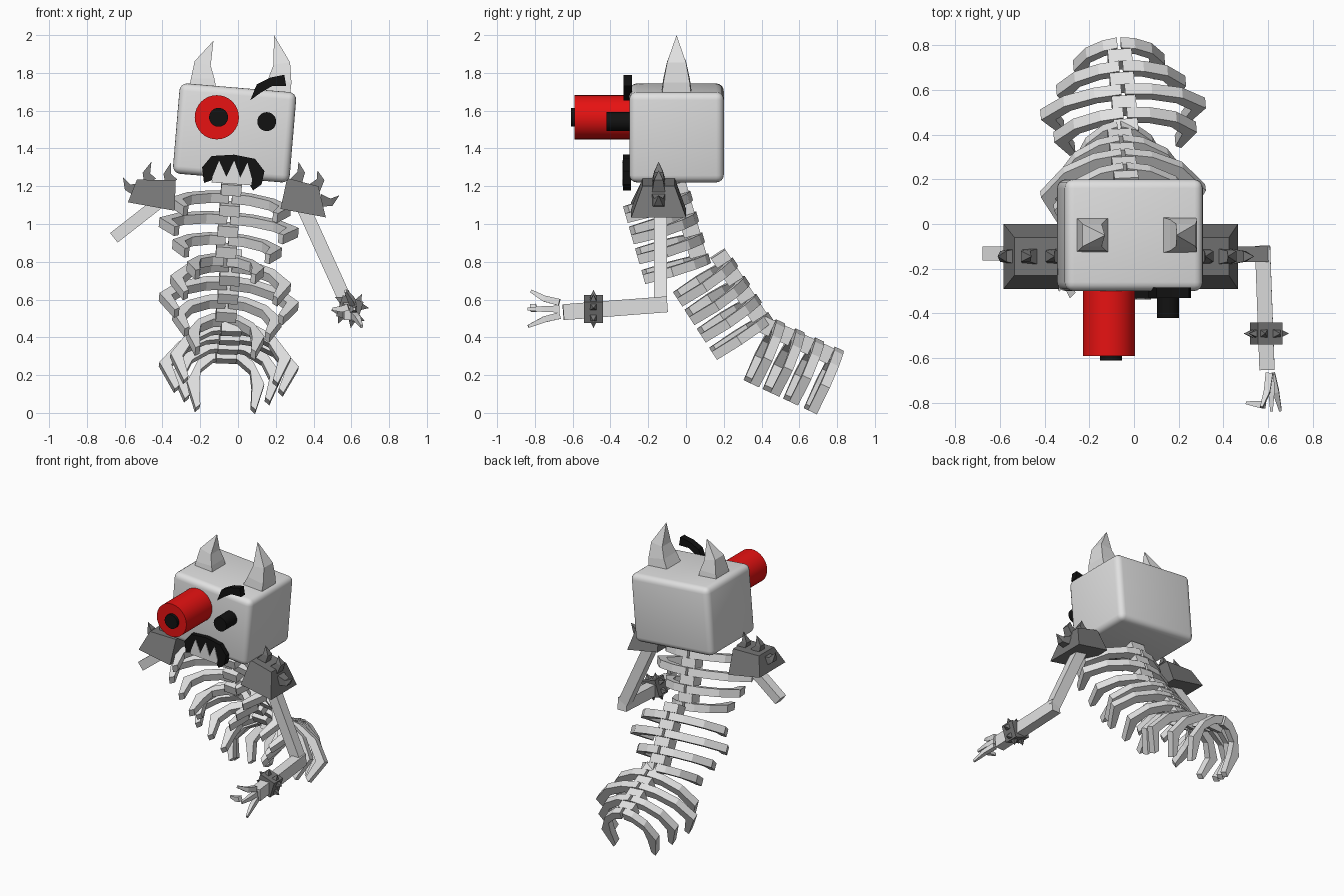
import bpy, bmesh, math
from mathutils import Vector as V, Matrix

if "Cube" in bpy.data.objects:
    bpy.data.objects.remove(bpy.data.objects["Cube"])


def material(name, *rgb):
    m = bpy.data.materials.new(name)
    m.use_nodes = True
    m.diffuse_color = (*rgb, 1)
    m.node_tree.nodes["Principled BSDF"].inputs["Base Color"].default_value = (*rgb, 1)
    return m


bone = material("bone_grey", .75, .75, .75)
iron = material("dark_grey", .18, .18, .18)
red = material("red", .8, .006, .006)
black = material("black", .006, .006, .006)


def finish(name, bm, mat, smooth=False):
    bmesh.ops.remove_doubles(bm, verts=bm.verts, dist=1e-5)
    bmesh.ops.recalc_face_normals(bm, faces=bm.faces)
    mesh = bpy.data.meshes.new(name)
    bm.to_mesh(mesh)
    bm.free()
    mesh.materials.append(mat)
    ob = bpy.data.objects.new(name, mesh)
    bpy.context.collection.objects.link(ob)
    if smooth:
        bpy.ops.object.select_all(action='DESELECT')
        ob.select_set(True)
        bpy.context.view_layer.objects.active = ob
        bpy.ops.object.shade_smooth_by_angle(angle=math.radians(35))
    return ob


def loft(bm, rings):
    """Skin a list of equal rings and cap both ends."""
    rows = [[bm.verts.new(p) for p in r] for r in rings]
    for a, b in zip(rows, rows[1:]):
        for i in range(len(a)):
            j = (i + 1) % len(a)
            bm.faces.new((a[i], a[j], b[j], b[i]))
    bm.faces.new(rows[0])
    bm.faces.new(rows[-1])


def sweep(bm, path, sizes):
    """Four-sided limb along a path; sizes are half width and half depth."""
    path = [V(p) for p in path]
    rings = []
    for i, (p, (a, b)) in enumerate(zip(path, sizes)):
        t = (path[min(i + 1, len(path) - 1)] - path[max(i - 1, 0)]).normalized()
        ref = V((1, 0, 0)) if abs(t.y) > .7 else V((0, 1, 0))
        side = t.cross(ref).normalized()
        dep = side.cross(t)
        a, b = max(a, 1e-6), max(b, 1e-6)
        rings.append([p + side * a * s + dep * b * d
                      for s, d in ((1, 1), (1, -1), (-1, -1), (-1, 1))])
    loft(bm, rings)


def limb(name, path, sizes, mat=bone):
    bm = bmesh.new()
    sweep(bm, path, sizes)
    return finish(name, bm, mat)


def prism(name, outline, y0, y1, mat):
    bm = bmesh.new()
    loft(bm, [[V((x, y, z)) for x, z in outline] for y in (y0, y1)])
    return finish(name, bm, mat)


def rod(name, x, z, r, y0, y1, mat):
    bm = bmesh.new()
    turn = [i * math.tau / 32 for i in range(32)]
    loft(bm, [[V((x + r * math.cos(a), y, z + r * math.sin(a))) for a in turn]
              for y in (y0, y1)])
    return finish(name, bm, mat, True)


# Head: tilted rounded box
bm = bmesh.new()
bmesh.ops.create_cube(bm, size=1)
bmesh.ops.scale(bm, vec=(.62, .5, .48), verts=bm.verts)
bmesh.ops.bevel(bm, geom=bm.edges[:], offset=.04, segments=4, profile=.5, affect='EDGES')
bm.transform(Matrix.Translation((-.018, -.05, 1.482)) @ Matrix.Rotation(math.radians(4.8), 4, 'Y'))
finish("head", bm, bone, True)

# Horns
horn_sizes = ((.076, .08), (.062, .07), (.044, .05), (0, 0))
limb("left_horn", [(.2, -.05, 1.68), (.222, -.05, 1.76), (.232, -.05, 1.85), (.19, -.05, 2)], horn_sizes)
limb("right_horn", [(-.187, -.05, 1.7), (-.187, -.05, 1.77), (-.187, -.05, 1.85), (-.13, -.05, 1.97)], horn_sizes)

# Face
rod("red_eye", -.112, 1.565, .117, -.59, -.28, red)
rod("red_eye_pupil", -.103, 1.565, .05, -.61, -.58, black)
rod("left_eye", .152, 1.542, .05, -.42, -.28, black)
prism("eyebrow", [(.065, 1.655), (.1, 1.74), (.17, 1.775), (.245, 1.79), (.255, 1.73),
                  (.18, 1.73), (.12, 1.695)], -.33, -.285, black)
prism("mouth", [(-.18, 1.217), (-.19, 1.3), (-.14, 1.36), (-.02, 1.367), (.09, 1.345),
                (.14, 1.28), (.125, 1.21), (.08, 1.178), (.055, 1.22), (-.13, 1.235)],
      -.333, -.29, black)
prism("teeth", [(-.14, 1.22), (-.135, 1.25), (-.1, 1.335), (-.062, 1.25), (-.02, 1.335),
                (.012, 1.245), (.05, 1.325), (.075, 1.235), (.07, 1.205)], -.338, -.33, bone)

# Rib groups: each has four ribs, open to the front, with vertebrae between
STEP, THICK = .115, .052
for group, y, z, tilt in (("chest", .03, 1.15, 16), ("waist", .262, .80, 33), ("tail", .50, .485, 65)):
    t, roll = math.radians(tilt), math.radians(4.5)
    fwd = V((0, -math.cos(t), -math.sin(t)))
    down0 = V((0, math.sin(t), -math.cos(t)))
    right = V((math.cos(roll), 0, 0)) + down0 * math.sin(roll)
    down = down0 * math.cos(roll) - V((math.sin(roll), 0, 0))
    for k, w in enumerate((.32, .37, .29, .205)):
        base = V((-.04, y, z)) + down * STEP * k
        outer = [(.008, 0), (.35 * w, .02), (.72 * w, .085), (w, .21), (.78 * w, .365)]
        inner = [(.008, .06), (.32 * w, .075), (.64 * w, .135), (w - .065, .22), (.78 * w - .025, .34)]
        bm = bmesh.new()
        for s in (1, -1):
            loft(bm, [[base + right * s * u + fwd * v + down * h
                       for (u, v), h in ((o, -THICK / 2), (i, -THICK / 2), (i, THICK / 2), (o, THICK / 2))]
                      for o, i in zip(outer, inner)])
        finish(f"{group}_rib_{k + 1}", bm, bone)
        bm = bmesh.new()
        c = base - down * STEP / 2 + fwd * .055
        loft(bm, [[c + right * a * .054 + fwd * b * .045 + down * h
                   for a, b in ((1, 1), (1, -1), (-1, -1), (-1, 1))] for h in (-.03, .03)])
        finish(f"{group}_vertebra_{k + 1}", bm, bone)


# Shoulder pads with curved spikes; front outlines run inner, outer
def shoulder(side, top, bottom, spikes):
    bm = bmesh.new()
    loft(bm, [[V((x, -.145 + d, zz)) for (x, zz), d in
               ((p, h), (p, -h), (q, -h), (q, h))]
              for (p, q), h in ((bottom, .145), (top, .085))])
    finish(side + "_shoulder_pad", bm, iron)
    bm = bmesh.new()
    for root, mid, tip in spikes:
        sweep(bm, [(x, -.145, zz) for x, zz in (root, mid, tip)], ((.034, .034), (.02, .024), (0, 0)))
    finish(side + "_shoulder_spikes", bm, iron)


shoulder("left", ((.26, 1.243), (.425, 1.2)), ((.225, 1.08), (.465, 1.035)),
         [((.305, 1.22), (.335, 1.275), (.32, 1.33)),
          ((.405, 1.19), (.438, 1.235), (.42, 1.285)),
          ((.435, 1.125), (.495, 1.115), (.537, 1.152))])
shoulder("right", ((-.33, 1.232), (-.535, 1.235)), ((-.335, 1.07), (-.583, 1.115)),
         [((-.352, 1.22), (-.375, 1.265), (-.355, 1.325)),
          ((-.465, 1.225), (-.485, 1.27), (-.458, 1.33)),
          ((-.535, 1.18), (-.585, 1.195), (-.61, 1.25))])

# Arms: the right one ends in a stump
arm = ((.036, .034),) * 2
limb("right_upper_arm", [(-.41, -.132, 1.12), (-.657, -.132, .927)], ((.032, .032),) * 2)
limb("left_upper_arm", [(.34, -.135, 1.1), (.578, -.135, .575)], arm)
limb("left_forearm", [(.575, -.1, .575), (.595, -.65, .533)], ((.042, .034),) * 2)

# Hand: thin tapering fingers
for i, path in enumerate(([(.605, -.67, .585), (.595, -.75, .605), (.57, -.82, .645)],
                          [(.61, -.67, .55), (.615, -.75, .55), (.615, -.838, .55)],
                          [(.615, -.67, .515), (.635, -.75, .495), (.655, -.835, .458)],
                          [(.585, -.81, .56), (.55, -.805, .55), (.5, -.8, .55)])):
    limb(f"finger_{i + 1}", path, ((.018, .016), (.016, .014), (.008, .006)))

# Spiked wrist band
bm = bmesh.new()
sweep(bm, [(0, -.05, 0), (0, .05, 0)], ((.058, .058),) * 2)
for q in range(4):
    turn = Matrix.Rotation(q * math.pi / 2, 3, 'Y')
    for off in (-.03, .03):
        sweep(bm, [turn @ V((off, 0, .05)), turn @ V((off * 1.2, 0, .095))], ((.02, .02), (0, 0)))
bm.transform(Matrix.Translation((.592, -.49, .55)) @ Matrix.Rotation(math.radians(18), 4, 'Y'))
finish("wrist_band", bm, iron)
